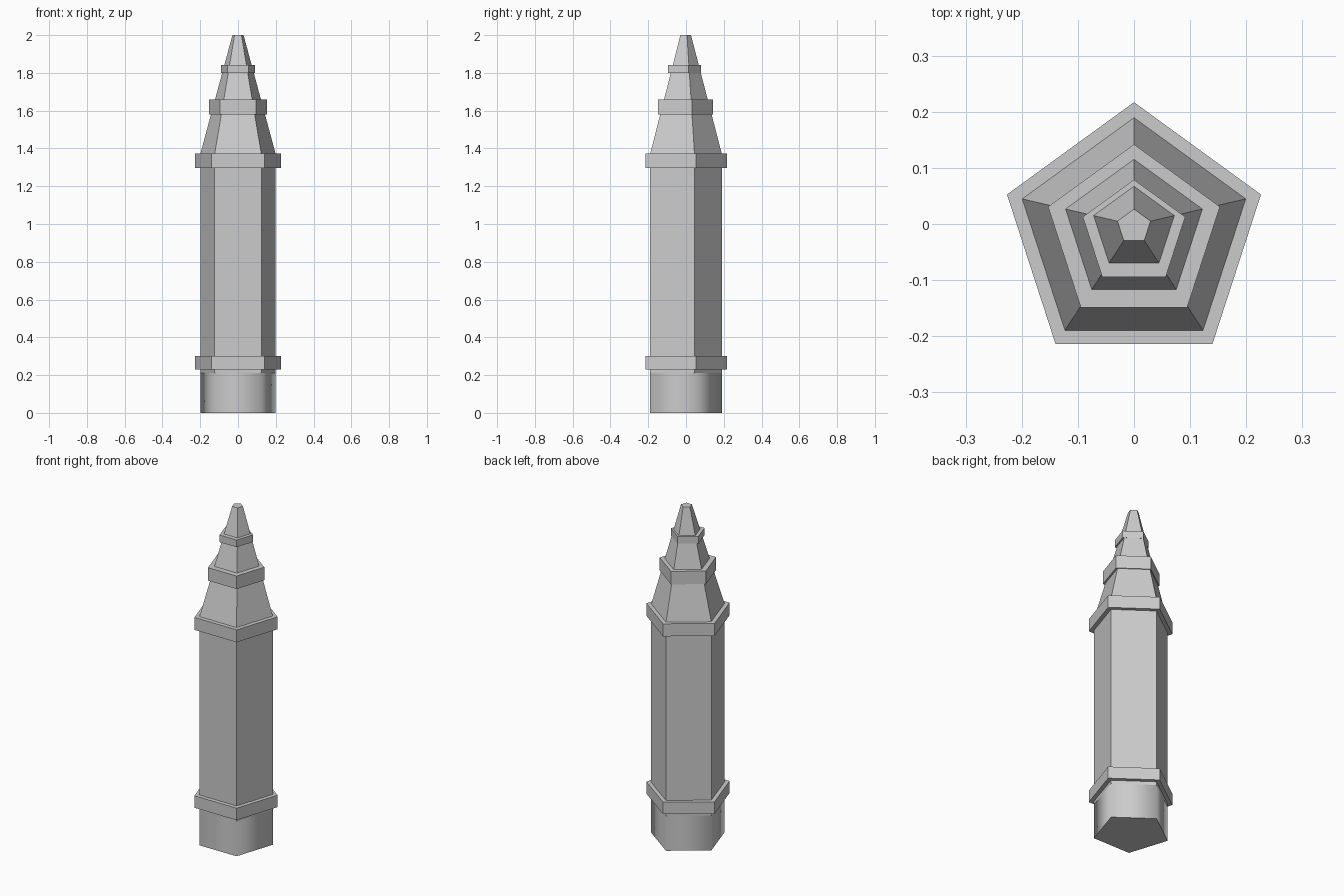
import bpy, bmesh, math

cube = bpy.data.objects.get("Cube")
if cube:
    bpy.data.objects.remove(cube, do_unlink=True)

stone = bpy.data.materials.new("grey_stone")
stone.use_nodes = True
stone.diffuse_color = (0.6, 0.6, 0.6, 1)
stone.node_tree.nodes["Principled BSDF"].inputs["Base Color"].default_value = stone.diffuse_color


def pentagon_tower(name, sections):
    """Closed five-sided solid through (height, corner radius, centre y) sections."""
    bm = bmesh.new()
    rings = []
    for z, radius, cy in sections:
        angles = [math.radians(90 + 72 * i) for i in range(5)]
        rings.append([bm.verts.new((radius * math.cos(a), cy + radius * math.sin(a), z))
                      for a in angles])
    for low, high in zip(rings, rings[1:]):
        for i in range(5):
            j = (i + 1) % 5
            bm.faces.new((low[i], low[j], high[j], high[i]))
    bm.faces.new(rings[0][::-1])
    bm.faces.new(rings[-1])
    mesh = bpy.data.meshes.new(name)
    bm.to_mesh(mesh)
    bm.free()
    mesh.materials.append(stone)
    obj = bpy.data.objects.new(name, mesh)
    bpy.context.collection.objects.link(obj)
    return obj


# Plinth: sides shaded as one smooth band, flat underside
plinth = pentagon_tower("plinth", [(0, 0.21, -0.02), (0.21, 0.21, -0.02)])
bpy.ops.object.select_all(action="DESELECT")
plinth.select_set(True)
bpy.context.view_layer.objects.active = plinth
bpy.ops.object.shade_smooth_by_angle(angle=math.radians(80))

# Shaft and spire: the spire leans slightly towards the middle
pentagon_tower("shaft", [(0.21, 0.21, -0.02), (1.37, 0.21, -0.02)])
pentagon_tower("spire", [(1.37, 0.21, -0.02), (2.0, 0.031, -0.0045)])

# Collars: bottom, top, radius, centre y
collars = {
    "lower_collar": (0.23, 0.302, 0.238, -0.021),
    "shaft_top_collar": (1.297, 1.372, 0.238, -0.021),
    "spire_collar": (1.58, 1.658, 0.161, -0.019),
    "tip_collar": (1.80, 1.843, 0.096, -0.017),
}
for name, (bottom, top, radius, cy) in collars.items():
    pentagon_tower(name, [(bottom, radius, cy), (top, radius, cy)])
